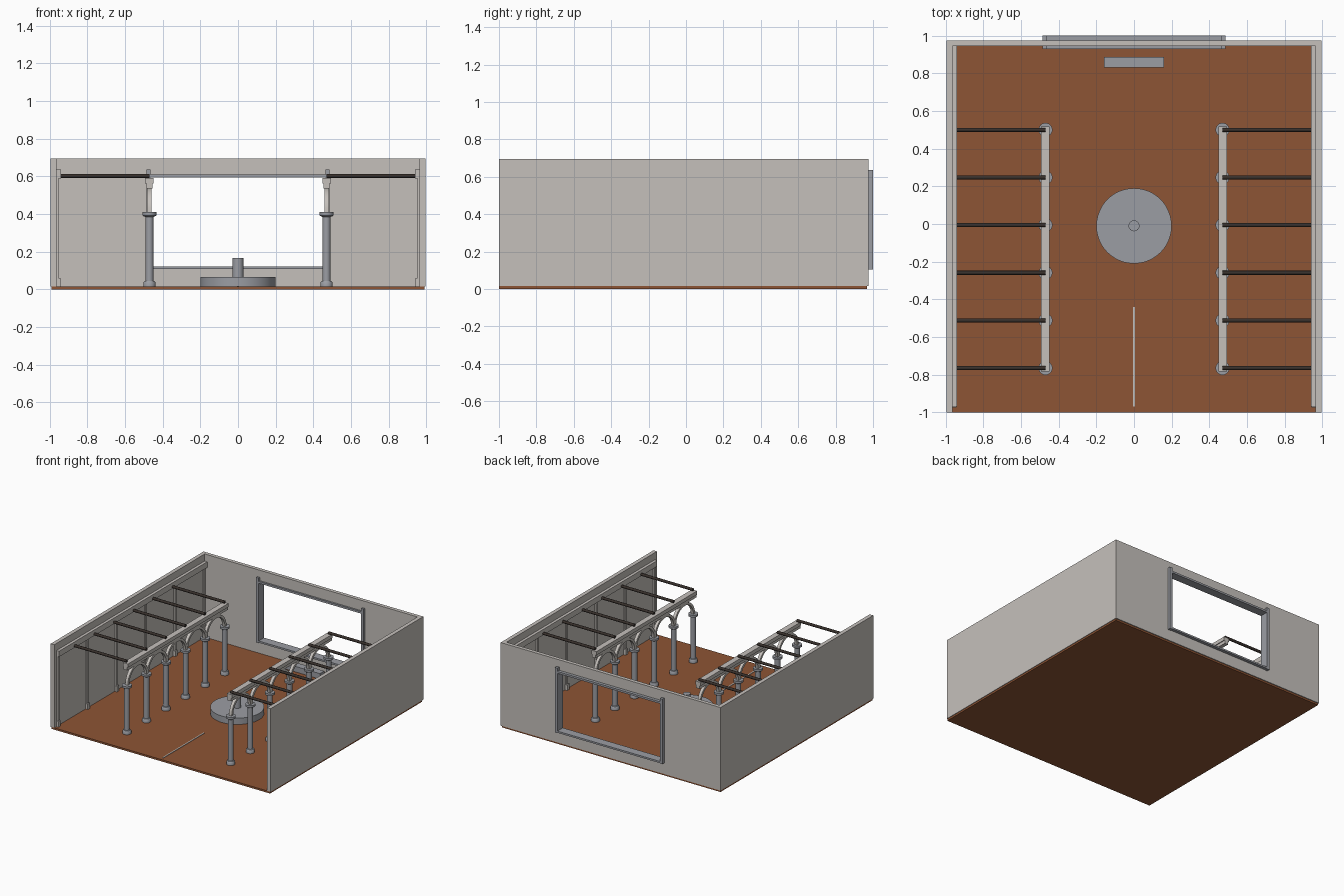
import bpy, bmesh, math

cube = bpy.data.objects.get("Cube")
if cube:
    bpy.data.objects.remove(cube, do_unlink=True)


def material(name, rgb):
    m = bpy.data.materials.new(name)
    m.use_nodes = True
    m.diffuse_color = (*rgb, 1)
    m.node_tree.nodes["Principled BSDF"].inputs["Base Color"].default_value = (*rgb, 1)
    return m


PLASTER = material("pale plaster", (0.56, 0.53, 0.50))
STONE = material("grey stone", (0.33, 0.34, 0.37))
TERRACOTTA = material("terracotta", (0.27, 0.09, 0.035))
TIMBER = material("dark timber", (0.04, 0.03, 0.025))


def finish(name, bm, mat, smooth=False):
    bmesh.ops.recalc_face_normals(bm, faces=bm.faces)
    me = bpy.data.meshes.new(name)
    bm.to_mesh(me)
    bm.free()
    me.materials.append(mat)
    ob = bpy.data.objects.new(name, me)
    bpy.context.collection.objects.link(ob)
    if smooth:
        bpy.ops.object.select_all(action="DESELECT")
        ob.select_set(True)
        bpy.context.view_layer.objects.active = ob
        bpy.ops.object.shade_smooth_by_angle(angle=math.radians(35))
    return ob


def box(name, xs, ys, zs, mat):
    bm = bmesh.new()
    bmesh.ops.create_cube(bm, size=1)
    for v in bm.verts:
        v.co = [lo + (c + 0.5) * (hi - lo) for c, (lo, hi) in zip(v.co, (xs, ys, zs))]
    return finish(name, bm, mat)


def side_box(name, side, xs, ys, zs, mat):
    return box(name, sorted(side * x for x in xs), ys, zs, mat)


def lathe(name, profile, centre, mat, sides=24):
    """Spin a radius/height profile around a vertical axis."""
    bm = bmesh.new()
    rings = []
    for r, z in profile:
        angles = [2 * math.pi * i / sides for i in range(sides)]
        rings.append([bm.verts.new((centre[0] + r * math.cos(a),
                                    centre[1] + r * math.sin(a), z)) for a in angles])
    for low, high in zip(rings, rings[1:]):
        for i in range(sides):
            j = (i + 1) % sides
            bm.faces.new((low[i], low[j], high[j], high[i]))
    bm.faces.new(rings[0])
    bm.faces.new(rings[-1])
    return finish(name, bm, mat, True)


def arch(name, x, y, z, outer, inner, width, mat, steps=16):
    """Semicircular band in the yz plane."""
    bm = bmesh.new()
    sections = []
    for i in range(steps + 1):
        a = math.pi * i / steps
        sections.append([bm.verts.new((x + dx, y + r * math.cos(a), z + r * math.sin(a)))
                         for dx, r in ((-width / 2, inner), (width / 2, inner),
                                       (width / 2, outer), (-width / 2, outer))])
    for a, b in zip(sections, sections[1:]):
        for i in range(4):
            j = (i + 1) % 4
            bm.faces.new((a[i], a[j], b[j], b[i]))
    bm.faces.new(sections[0])
    bm.faces.new(sections[-1])
    return finish(name, bm, mat, True)


def rod(name, x0, x1, y, z, radius, mat):
    ob = lathe(name, [(radius, x0), (radius, x1)], (0, 0), mat, 12)
    for v in ob.data.vertices:
        v.co = (v.co.z, y + v.co.x, z + v.co.y)
    ob.data.flip_normals() if x0 > x1 else None
    return ob


FLOOR, TOP = 0.015, 0.695
WIN_X, WIN_LOW, WIN_HIGH = 0.465, 0.11, 0.60

# Floor and back wall around the window
box("floor", (-0.99, 0.99), (-1, 0.968), (0, FLOOR), TERRACOTTA)
BACK = (0.945, 0.975)
box("back_wall_below_window", (-WIN_X, WIN_X), BACK, (FLOOR, WIN_LOW), PLASTER)
box("back_wall_above_window", (-WIN_X, WIN_X), BACK, (WIN_HIGH, TOP), PLASTER)

# Window frame
FRAME = (0.93, 1.0)
box("window_sill", (-WIN_X, WIN_X), FRAME, (0.108, 0.122), STONE)
box("window_head", (-WIN_X, WIN_X), FRAME, (0.594, 0.61), STONE)

COLUMN_X, SPACING = 0.47, 0.253
column_ys = [-0.765 + SPACING * i for i in range(6)]
COLUMN = [(0.033, FLOOR), (0.033, 0.035), (0.027, 0.044), (0.021, 0.046),
          (0.021, 0.385), (0.028, 0.387), (0.037, 0.393), (0.037, 0.41)]

for side, label in ((1, "left"), (-1, "right")):
    # Outer walls and window jamb
    side_box(label + "_wall", side, (0.963, 0.995), (-1, 0.97), (FLOOR, TOP), PLASTER)
    side_box(label + "_back_wall", side, (WIN_X, 0.995), BACK, (FLOOR, TOP), PLASTER)
    side_box(label + "_window_jamb", side, (0.464, 0.486), FRAME, (0.105, 0.637), STONE)

    # Wall rail and pilasters
    side_box(label + "_wall_rail", side, (0.94, 0.963), (-0.97, 0.945), (0.59, 0.637), PLASTER)
    for i in range(6):
        y = -0.96 + 0.378 * i
        side_box(label + "_pilaster", side, (0.952, 0.963), (y - 0.01, y + 0.01),
                 (FLOOR, 0.59), PLASTER)
        side_box(label + "_pilaster_foot", side, (0.943, 0.963), (y - 0.014, y + 0.014),
                 (FLOOR, 0.06), PLASTER)

    # Colonnade with arches, beam and rafters
    x = side * COLUMN_X
    for y in column_ys:
        lathe(label + "_column", COLUMN, (x, y), STONE)
        rod(label + "_rafter", *sorted((side * 0.47, side * 0.95)), y, 0.603, 0.011, TIMBER)
    for y in column_ys[:-1]:
        arch(label + "_arch", x, y + SPACING / 2, 0.41, 0.132, 0.112, 0.024, PLASTER)
    span = (column_ys[0] - 0.018, column_ys[-1] + 0.018)
    side_box(label + "_beam_lower", side, (0.455, 0.487), span, (0.537, 0.562), PLASTER)
    side_box(label + "_beam", side, (0.448, 0.494), span, (0.562, 0.592), PLASTER)

# Central basin, bench and floor strip
lathe("basin", [(0.2, FLOOR), (0.2, 0.067)], (0, -0.01), STONE, 48)
lathe("basin_pillar", [(0.029, 0.067), (0.029, 0.168)], (0, -0.01), STONE)
box("bench", (-0.16, 0.16), (0.83, 0.887), (FLOOR, 0.06), STONE)
box("floor_strip", (-0.005, 0.005), (-0.97, -0.44), (FLOOR, 0.019), PLASTER)
